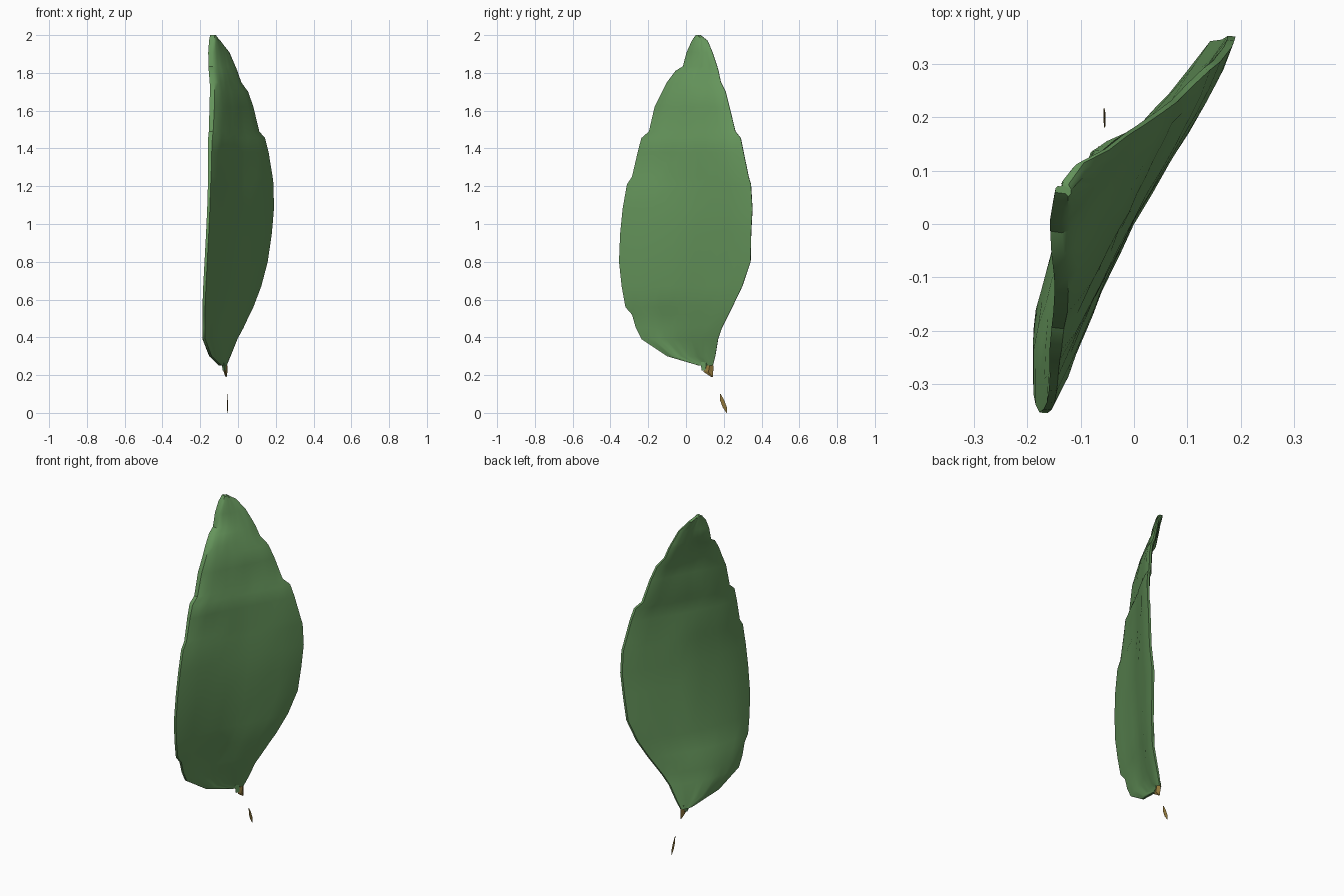
import bpy, bmesh, math, random
random.seed(4)

def material(name, col):
    m = bpy.data.materials.new(name)
    m.diffuse_color = (*col, 1)
    return m

GREEN = material("leaf green", (0.13, 0.30, 0.105))
BROWN = material("stem brown", (0.29, 0.19, 0.045))

def loft(name, rings, mat, smooth=True):
    """Skin closed rings of points and cap both ends."""
    bm = bmesh.new()
    vs = [[bm.verts.new(p) for p in r] for r in rings]
    n = len(vs[0])
    for a, b in zip(vs, vs[1:]):
        for i in range(n):
            bm.faces.new((a[i], a[(i + 1) % n], b[(i + 1) % n], b[i]))
    bm.faces.new(vs[0][::-1])
    bm.faces.new(vs[-1])
    bmesh.ops.recalc_face_normals(bm, faces=bm.faces)
    me = bpy.data.meshes.new(name)
    bm.to_mesh(me)
    bm.free()
    me.materials.append(mat)
    ob = bpy.data.objects.new(name, me)
    bpy.context.collection.objects.link(ob)
    bpy.context.view_layer.objects.active = ob
    ob.select_set(True)
    if smooth:
        bpy.ops.object.shade_smooth_by_angle(angle=math.radians(35))
    ob.select_set(False)
    return ob

# Leaf outline rows: z, left y, right y, left x, right x (edge centres)
ROWS = [
    (0.25, 0.07, 0.142, -0.090, -0.065),
    (0.30, -0.10, 0.155, -0.145, -0.045),
    (0.39, -0.235, 0.170, -0.180, -0.010),
    (0.45, -0.265, 0.190, -0.182, 0.022),
    (0.52, -0.285, 0.225, -0.182, 0.054),
    (0.56, -0.320, 0.245, -0.181, 0.074),
    (0.67, -0.340, 0.298, -0.177, 0.116),
    (0.80, -0.354, 0.342, -0.170, 0.150),
    (0.95, -0.348, 0.345, -0.162, 0.172),
    (1.08, -0.335, 0.352, -0.156, 0.183),
    (1.21, -0.312, 0.344, -0.152, 0.181),
    (1.25, -0.285, 0.332, -0.150, 0.176),
    (1.38, -0.255, 0.305, -0.149, 0.155),
    (1.455, -0.235, 0.290, -0.147, 0.136),
    (1.49, -0.195, 0.262, -0.143, 0.106),
    (1.62, -0.165, 0.230, -0.138, 0.075),
    (1.70, -0.125, 0.210, -0.136, 0.048),
    (1.75, -0.100, 0.185, -0.137, 0.012),
    (1.81, -0.055, 0.172, -0.143, -0.008),
    (1.835, -0.015, 0.165, -0.146, -0.018),
    (1.91, 0.005, 0.140, -0.147, -0.050),
    (1.97, 0.032, 0.115, -0.142, -0.098),
    (2.00, 0.058, 0.075, -0.138, -0.126),
]
N = 12

def leaf_ring(row):
    z, yl, yr, xl, xr = row
    w = yr - yl
    nx, ny = w, -(xr - xl)                 # normal of the chord
    ln = math.hypot(nx, ny)
    nx, ny = nx / ln, ny / ln
    k = min(1, w / 0.5)
    up = min(1, max(0, (z - 1.15) / 0.55))
    up = up * up * (3 - 2 * up)
    sag = -0.034 * k * (1 - up) + 0.006 * up   # cupped below, rolled back near the tip
    front, back = [], []
    for j in range(N + 1):
        s = 2 * j / N - 1
        t = (s + 1) / 2
        bow = 1 - s * s
        inner = 0 < j < N
        x = xl + (xr - xl) * t + sag * bow * (1 if s < 0 else 1 - 0.8 * s)
        y = yl + w * t
        h = (0.008 + 0.014 * math.sqrt(bow)) * (0.5 + 0.5 * k)
        if s < 0:
            h += 0.008 * up * -s           # thicker rolled rim, upper left
        for lst, sg in ((front, 1), (back, -1)):
            d = sg * h + (random.uniform(-0.002, 0.002) if inner else 0)
            lst.append((x + nx * d, y + ny * d * (1 if inner else 0.2), z))
    return front + back[::-1]

loft("leaf_blade", [leaf_ring(r) for r in ROWS], GREEN)

def blade(name, pts, mat):
    """Thin lens-shaped sliver along points (x, y, z, half thickness, half width)."""
    loft(name, [[(x + a, y, z), (x, y + b, z), (x - a, y, z), (x, y - b, z)]
                for x, y, z, a, b in pts], mat, False)

# Base of the stalk, joined to the leaf, then its broken tip
blade("stalk_base", [(-0.076, 0.108, 0.27, 0.012, 0.030),
                     (-0.072, 0.102, 0.225, 0.009, 0.020)], GREEN)
blade("stalk_break", [(-0.066, 0.126, 0.252, 0.010, 0.020),
                      (-0.066, 0.118, 0.218, 0.010, 0.026),
                      (-0.063, 0.139, 0.190, 0.003, 0.005)], BROWN)

# Loose sliver of the stalk
blade("stalk_sliver", [(-0.055, 0.182, 0.10, 0.001, 0.002),
                       (-0.055, 0.192, 0.065, 0.002, 0.011),
                       (-0.055, 0.205, 0.03, 0.002, 0.011),
                       (-0.056, 0.216, 0.0, 0.001, 0.002)], BROWN)
